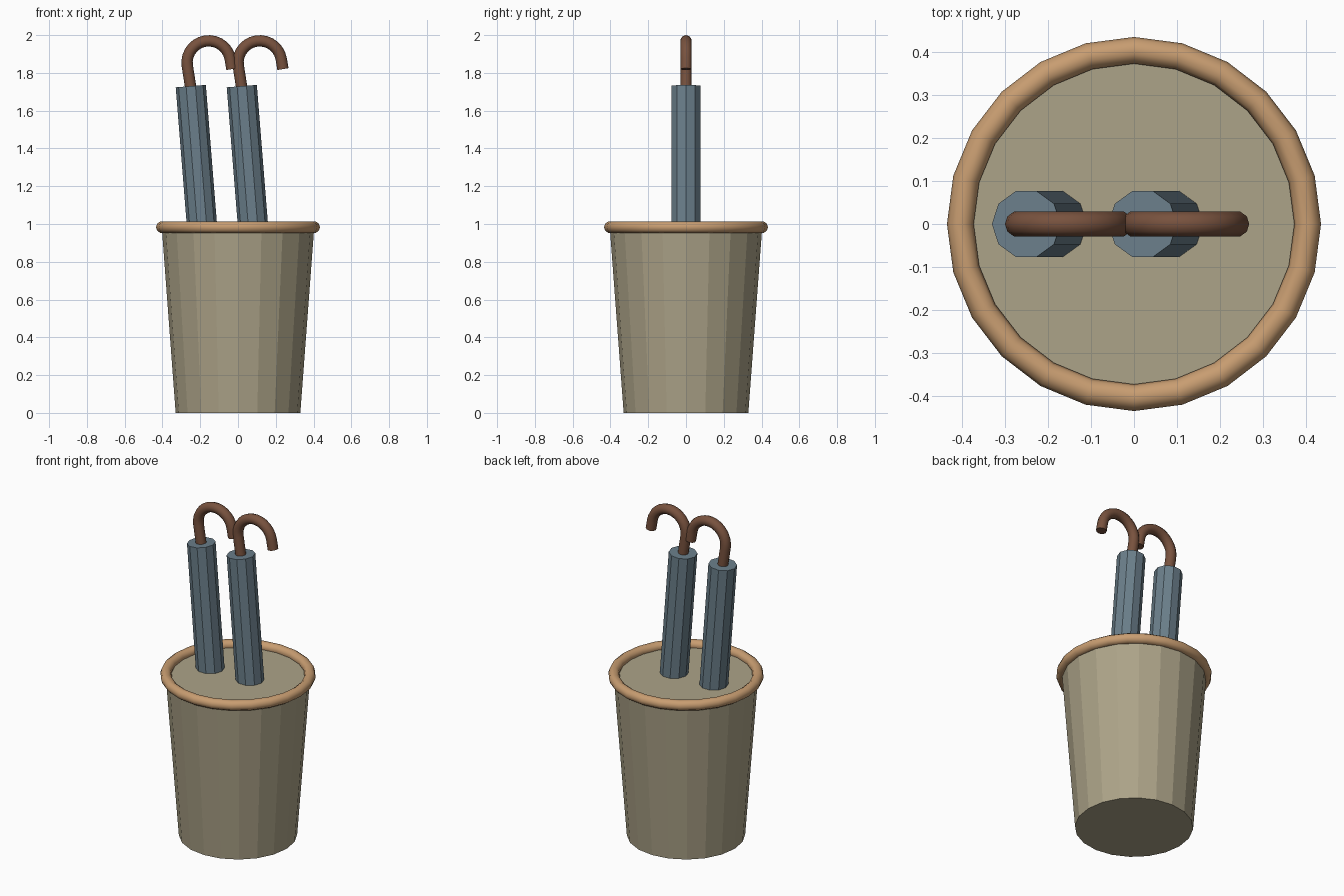
import bpy, bmesh, math
from mathutils import Vector

old = bpy.data.objects.get("Cube")
if old:
    bpy.data.objects.remove(old)


def material(name, srgb):
    lin = [((c / 255 + 0.055) / 1.055) ** 2.4 for c in srgb] + [1]
    m = bpy.data.materials.new(name)
    m.use_nodes = True
    m.diffuse_color = lin
    m.node_tree.nodes["Principled BSDF"].inputs["Base Color"].default_value = lin
    return m


CLAY = material("khaki clay", (172, 163, 136))
TAN = material("tan rim", (200, 157, 113))
CLOTH = material("slate blue cloth", (107, 127, 139))
WOOD = material("brown wood", (120, 82, 62))


def finish(name, mat, smooth=False):
    ob = bpy.context.object
    ob.name = ob.data.name = name
    ob.data.materials.append(mat)
    if smooth:
        bpy.ops.object.shade_smooth_by_angle(angle=math.radians(50))
    return ob


# Tapered stand with a closed top, and a rolled rim around it
STAND_H = 0.975
bpy.ops.mesh.primitive_cone_add(vertices=20, radius1=0.33, radius2=0.403,
                                depth=STAND_H, location=(0, 0, STAND_H / 2))
finish("stand", CLAY)
bpy.ops.mesh.primitive_torus_add(major_segments=24, minor_segments=10,
                                 major_radius=0.403, minor_radius=0.031,
                                 location=(0, 0, 0.983))
finish("rim", TAN, True)


def tube(name, path, radius, sides, mat):
    """Round tube swept along a path in the xz plane, capped at both ends."""
    bm = bmesh.new()
    rings = []
    for i, p in enumerate(path):
        t = (path[min(i + 1, len(path) - 1)] - path[max(i - 1, 0)]).normalized()
        n = Vector((t.z, 0, -t.x))
        ring = []
        for k in range(sides):
            a = math.tau * k / sides
            ring.append(bm.verts.new(p + radius * (n * math.cos(a) + Vector((0, math.sin(a), 0)))))
        rings.append(ring)
    for a, b in zip(rings, rings[1:]):
        for k in range(sides):
            j = (k + 1) % sides
            bm.faces.new((a[k], a[j], b[j], b[k]))
    bm.faces.new(rings[0])
    bm.faces.new(rings[-1])
    bmesh.ops.recalc_face_normals(bm, faces=bm.faces)
    me = bpy.data.meshes.new(name)
    bm.to_mesh(me)
    bm.free()
    ob = bpy.data.objects.new(name, me)
    bpy.context.collection.objects.link(ob)
    bpy.ops.object.select_all(action="DESELECT")
    ob.select_set(True)
    bpy.context.view_layer.objects.active = ob
    return ob


# Two leaning umbrellas: faceted folded canopy and smooth crook handle
LEAN, CROOK_LEAN = 0.08, 0.17
STEM, CROOK_R, TIP = 0.107, 0.115, 0.055
for side, x in (("right", -0.25), ("left", 0.02)):
    top = Vector((x, 0, 1.73))
    axis = Vector((-math.sin(LEAN), 0, math.cos(LEAN)))
    tube(side + "_canopy", [top - axis * 0.77, top], 0.08, 10, CLOTH)
    finish(side + "_canopy", CLOTH)

    up = Vector((-math.sin(CROOK_LEAN), 0, math.cos(CROOK_LEAN)))
    out = Vector((up.z, 0, -up.x))
    centre = top + up * STEM + out * CROOK_R
    steps = 14
    path = [top - axis * 0.02]
    for i in range(steps + 1):
        a = math.pi * (1 - i / steps)
        path.append(centre + CROOK_R * (out * math.cos(a) + up * math.sin(a)))
    path.append(path[-1] - up * TIP)
    tube(side + "_handle", path, 0.03, 10, WOOD)
    finish(side + "_handle", WOOD, True)
